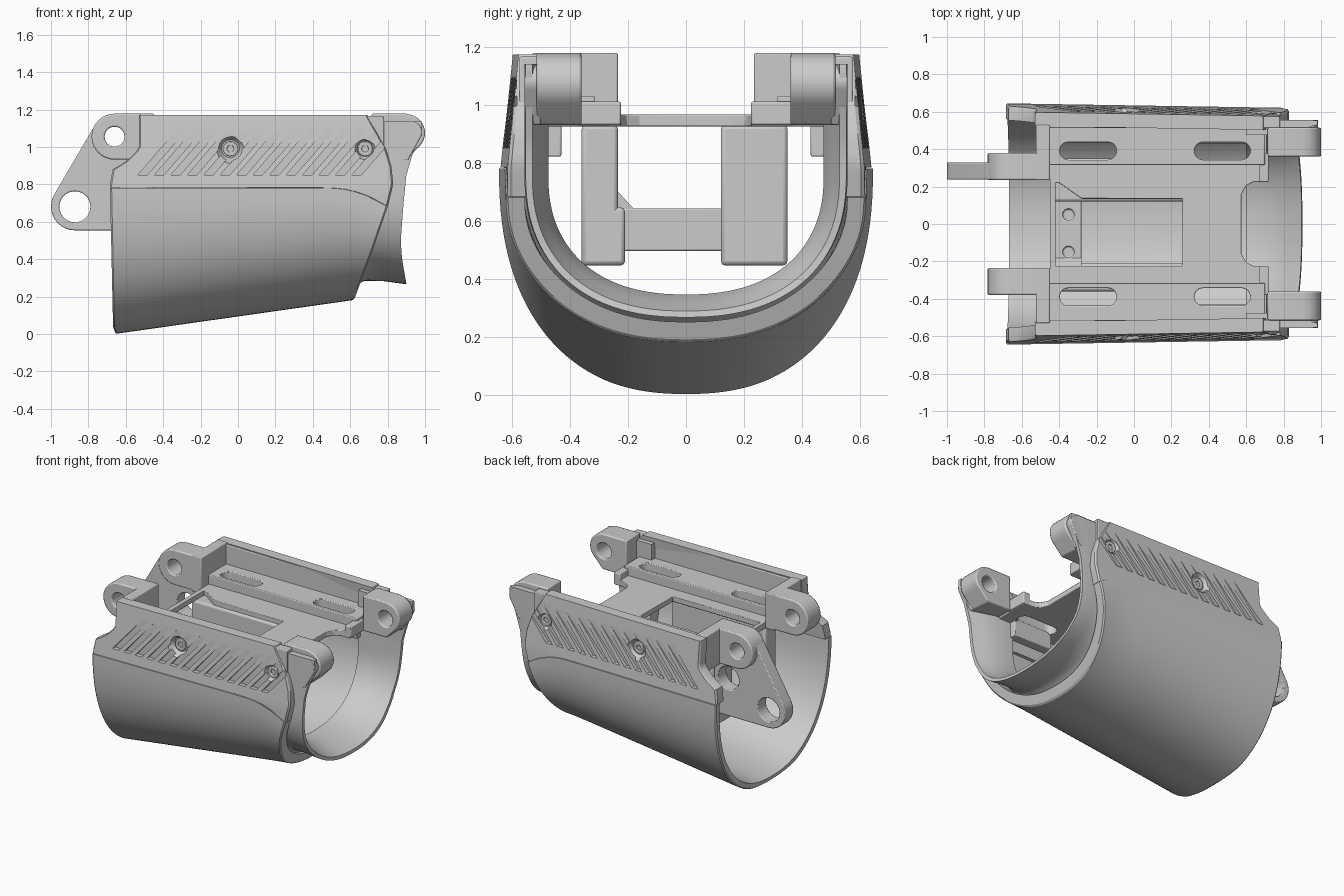
import bpy, bmesh
from math import sin, cos, pi

if "Cube" in bpy.data.objects:
    bpy.data.objects.remove(bpy.data.objects["Cube"])

def finish(bm, name, bevel=0.0):
    bmesh.ops.recalc_face_normals(bm, faces=bm.faces)
    me = bpy.data.meshes.new(name)
    bm.to_mesh(me)
    bm.free()
    ob = bpy.data.objects.new(name, me)
    bpy.context.collection.objects.link(ob)
    if bevel:
        m = ob.modifiers.new("bevel", 'BEVEL')
        m.width, m.segments, m.limit_method = bevel, 2, 'ANGLE'
    return ob

def prism(name, axis, lo, hi, pts, pts_hi=None, bevel=0.0):
    """Convex outline extruded along y (points are x,z) or z (points are x,y)."""
    bm = bmesh.new()
    for lvl, outline in ((lo, pts), (hi, pts_hi or pts)):
        for a, b in outline:
            bm.verts.new((a, lvl, b) if axis == 'y' else (a, b, lvl))
    bmesh.ops.convex_hull(bm, input=bm.verts)
    bmesh.ops.dissolve_limit(bm, angle_limit=0.01, verts=bm.verts, edges=bm.edges)
    return finish(bm, name, bevel)

def rect(a0, a1, b0, b1):
    return [(a0, b0), (a1, b0), (a1, b1), (a0, b1)]

def box(name, x0, x1, y0, y1, z0, z1, bevel=0.006):
    return prism(name, 'z', z0, z1, rect(x0, x1, y0, y1), bevel=bevel)

def circ(cx, cy, r, n=32):
    return [(cx + r * cos(2 * pi * i / n), cy + r * sin(2 * pi * i / n)) for i in range(n)]

def sweep(name, rings):
    """Skin a list of closed loops and cap both ends."""
    bm = bmesh.new()
    vs = [[bm.verts.new(p) for p in ring] for ring in rings]
    n = len(rings[0])
    for a, b in zip(vs, vs[1:]):
        for i in range(n):
            j = (i + 1) % n
            bm.faces.new((a[i], a[j], b[j], b[i]))
    bm.faces.new(vs[0])
    bm.faces.new(vs[-1])
    return finish(bm, name)

def cut(ob, cutters):
    bpy.context.view_layer.objects.active = ob
    for c in cutters:
        c.hide_render = True
        m = ob.modifiers.new("cut", 'BOOLEAN')
        m.operation, m.solver, m.object = 'DIFFERENCE', 'EXACT', c
        ob.modifiers.move(len(ob.modifiers) - 1, 0)
        bpy.ops.object.modifier_apply(modifier=m.name)
        bpy.data.objects.remove(c)

def lerp(a, b, t):
    return a + (b - a) * t

def table(tab, v):
    if v <= tab[0][0]:
        return tab[0][1]
    for (a, p), (b, q) in zip(tab, tab[1:]):
        if v <= b:
            return lerp(p, q, (v - a) / (b - a))
    return tab[-1][1]

BACK = [(0, -.655), (.04, -.668), (.8, -.685), (.88, -.67), (.92, -.6), (.99, -.53), (1.17, -.53)]
FRONT = [(.18, .62), (.45, .72), (.68, .80), (.8, .83), (.9, .82), (.99, .79), (1.08, .74), (1.17, .69)]
SEAM = [(.5, .78), (.6, .77), (.7, .735), (.8, .68)]
SLEEVE_END = [(.27, .90), (.4, .877), (.5, .87), (.7, .885), (.85, .90), (1.0, .945), (1.09, .985), (1.14, .98)]
P = 2 / 2.33

def width(x):
    return .645 - .016 * (x + .68)

def fit(u, point):
    """Find x so the point lies a share u of the way between the two end outlines."""
    x = lerp(-.68, .75, u)
    for _ in range(6):
        y, z = point(x)
        x = lerp(table(BACK, z), table(FRONT, z), u)
    y, z = point(x)
    return x, y, z

# curved lower shell
def lower(u, a, d):
    def point(x):
        s, zc = sin(a), table(SEAM, x)
        b = (x + .66) * .142 + d
        y = (width(x) - d) * abs(s) ** P * (1 if s > 0 else -1)
        return y, zc - (zc - b) * max(cos(a), 0) ** P
    return fit(u, point)

NU = 24
us = [0, .006] + [i / NU for i in range(1, NU)] + [.994, 1]
rings = []
for k in range(65):
    a = (k / 32 - 1) * pi / 2
    outer = [lower(u, a, .008 if u in (0, 1) else 0) for u in us]
    inner = [lower(u, a, lerp(.04, .065, u)) for u in reversed(us)]
    rings.append(outer + inner)
sweep("lower_shell", rings)

# grooved grip panels with recessed screws
def grip(u, v, d, s):
    def point(x):
        z = lerp(table(SEAM, x) + .002, 1.172, v)
        return s * (width(x) - .005 - d - .04 * max(0, z - .78) / .39), z
    return fit(u, point)

for s, side in ((-1, "left"), (1, "right")):
    rings = []
    for k in range(17):
        v = k / 16
        rings.append([grip(u, v, .012 if u in (0, 1) else 0, s) for u in us] +
                     [grip(u, v, .075, s) for u in reversed(us)])
    panel = sweep("grip_panel_" + side, rings)
    cutters = []
    for i in range(14):
        x = -.535 + .088 * i
        w = width(x)
        slot = [(x, .85), (x + .05, .85), (x + .34, 1.185), (x + .29, 1.185)]
        cutters.append(prism("groove_cutter", 'y', s * (w - .041), s * (w + .1), slot))
    for x, r in ((-.04, .088), (.68, .075)):
        cutters.append(prism("recess_cutter", 'y', s * .575, s * .65,
                             circ(x, .99, r * .55), circ(x, .99, r * 1.15)))
        screw = prism("screw_" + side, 'y', s * .53, s * .585, circ(x, .99, .04), bevel=.004)
        cut(screw, [prism("socket_cutter", 'y', s * .57, s * .62, circ(x, .99, .02, 6))])
    cut(panel, cutters)

# flared front sleeve
prof = [(0, .585, .235), (.12, .565, .265), (.25, .558, .284), (.6, .557, .282), (.85, .557, .272),
        (1, .553, .266), (1, .53, .288), (.75, .505, .315), (.45, .475, .345), (0, .475, .345)]
rings = []
for k in range(73):
    t = k / 36 - 1
    sg = 1 if t > 0 else -1
    ring = []
    for f, w, b in prof:
        q = abs(t) / .75
        if q < 1:
            y = w * sin(q * pi / 2) ** P
            z = .76 - (.76 - b) * cos(q * pi / 2) ** P
        else:
            y, z = min(w, .565), lerp(.76, 1.14, (q - 1) * 3)
        ring.append((lerp(.6, table(SLEEVE_END, z), f), sg * y, z))
    rings.append(ring)
sweep("front_sleeve", rings)

# tray plate with window and front notch
plate = box("tray_plate", -.45, .71, -.53, .53, .925, .965, bevel=.004)
cut(plate, [
    box("window_cutter", -.28, .26, -.225, .135, .8, 1.1, 0),
    prism("window_end_cutter", 'z', .8, 1.1, [(-.42, -.225), (-.28, -.225), (-.28, .135), (-.4, .22), (-.42, .22)]),
    prism("notch_cutter", 'z', .8, 1.1, [(.575, -.16), (.575, .16), (.6, .205), (.64, .225), (.8, .225),
                                         (.8, -.225), (.64, -.225), (.6, -.205)])])

# slotted side shelves, tray sides, hinge lugs
for s, side in ((-1, "left"), (1, "right")):
    def ys(a, b):
        return sorted((s * a, s * b))
    shelf = box("side_shelf_" + side, -.46, .7, *ys(.315, .53), .93, 1.03)
    for part in (shelf, plate):
        cut(part, [prism("slot_cutter", 'z', .8, 1.1,
                         circ(x0, s * .39, .047, 24) + circ(x1, s * .39, .047, 24))
                   for x0, x1 in ((-.35, -.14), (.37, .575))])
    box("side_rail_" + side, -.5, .78, *ys(.512, .575), .86, 1.165)
    box("rear_wall_" + side, -.525, -.45, *ys(.235, .53), .925, 1.178)
    box("front_lip_" + side, .67, .72, *ys(.225, .38), .93, 1.01)
    box("inner_boss_" + side, .32, .62, *ys(.43, .5), .82, .94)
    lug = prism("front_lug_" + side, 'y', s * .36, s * .515,
                circ(.9, 1.075, .1) + [(.715, 1.178), (.9, 1.178), (.715, .93), (.9, .93)], bevel=.008)
    ear = prism("sleeve_ear_" + side, 'y', s * .5, s * .557,
                circ(.93, 1.08, .055) + [(.74, 1.135), (.74, .93), (.91, .93)], bevel=.006)
    for part in (lug, ear):
        cut(part, [prism("pin_cutter", 'y', s * .3, s * .53, circ(.89, 1.06, .055))])
    lug = prism("rear_lug_" + side, 'y', s * .235, s * .38,
                circ(-.66, 1.055, .123) + [(-.5, 1.178), (-.5, .932)], bevel=.008)
    cut(lug, [prism("pin_cutter", 'y', s * .2, s * .5, circ(-.66, 1.055, .053))])

# tail bracket on one side only
tail = prism("tail_bracket", 'y', .237, .33,
             circ(-.66, 1.055, .122) + circ(-.872, .682, .128) + [(-.45, .555), (-.45, 1.0)], bevel=.006)
cut(tail, [prism("hole_cutter", 'y', .1, .5, circ(x, z, r))
           for x, z, r in ((-.872, .68, .083), (-.66, 1.055, .053), (-.56, .82, .08))])

# well under the window: two walls and a cross bar
for name, y0, y1 in (("well_wall_right", .12, .35), ("well_wall_left", -.36, -.235)):
    box(name, -.45, .28, y0, y1, .445, .93, .015)
box("well_foot_left", -.45, .28, -.36, -.21, .445, .645, .015)
prism("well_chamfer", 'z', .64, .7, rect(-.44, -.28, -.25, -.18), rect(-.44, -.28, -.25, -.235))
bar = box("cross_bar", -.44, -.28, -.25, .15, .495, .642)
cut(bar, [prism("screw_hole_cutter", 'z', .55, .7, circ(-.35, y, .03)) for y in (-.15, .05)])

# smooth the rounded parts
bpy.ops.object.select_all(action='SELECT')
bpy.context.view_layer.objects.active = plate
bpy.ops.object.shade_smooth_by_angle(angle=.5)
bpy.ops.object.select_all(action='DESELECT')
